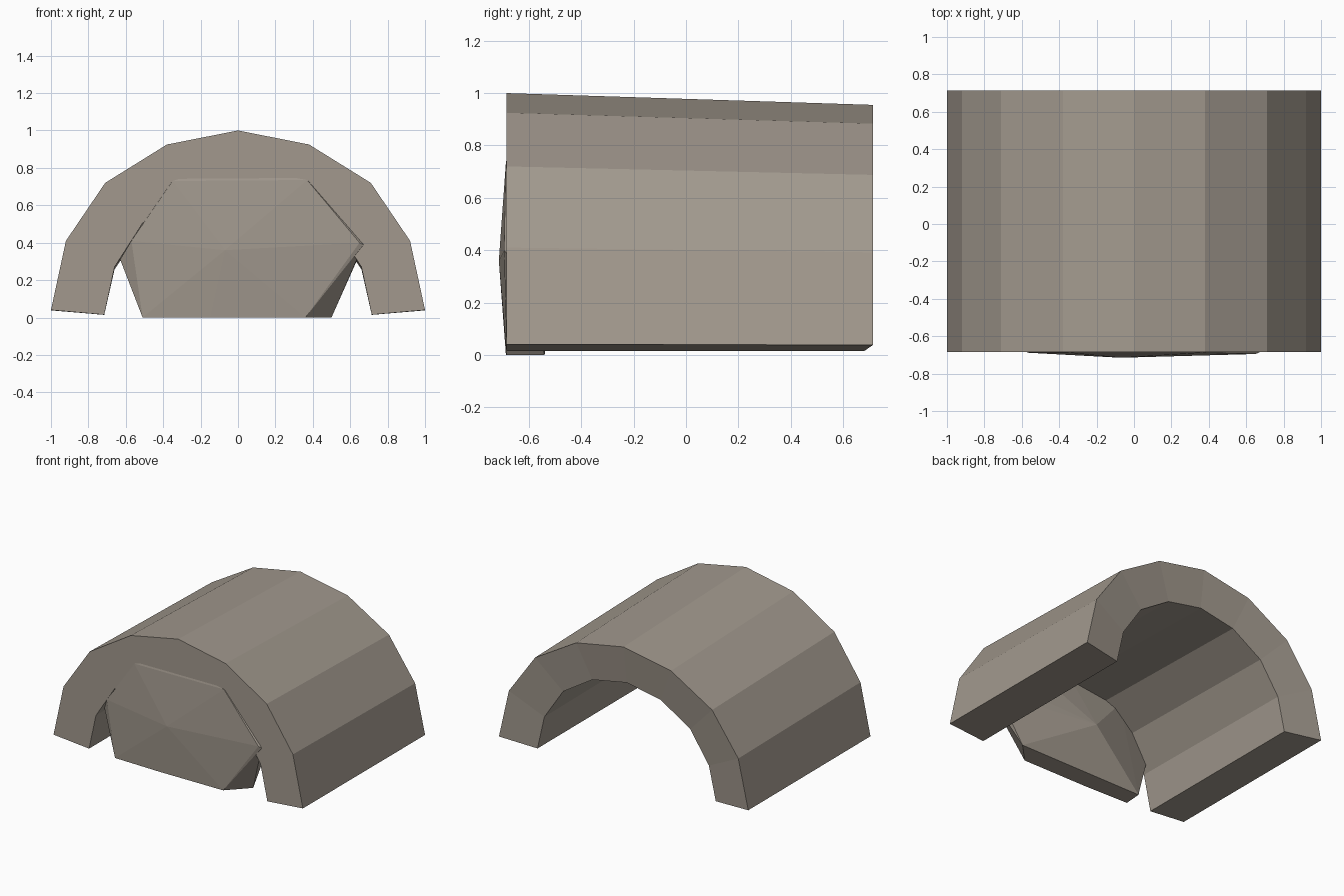
import bpy, bmesh

if "Cube" in bpy.data.objects:
    bpy.data.objects.remove(bpy.data.objects["Cube"])

stone = bpy.data.materials.new("warm_grey_stone")
stone.diffuse_color = (0.36, 0.318, 0.27, 1)
stone.use_nodes = True
stone.node_tree.nodes["Principled BSDF"].inputs["Base Color"].default_value = stone.diffuse_color


def finish(bm, name):
    bmesh.ops.recalc_face_normals(bm, faces=bm.faces)
    mesh = bpy.data.meshes.new(name)
    bm.to_mesh(mesh)
    bm.free()
    mesh.materials.append(stone)
    bpy.context.collection.objects.link(bpy.data.objects.new(name, mesh))


def mirrored(half):
    # half runs from the right foot up to the crown
    return half + [(-x, z) for x, z in reversed(half[:-1])]


# Vaulted tunnel: four rings of points, slightly lower at the back
outer = mirrored([(1, .04), (.92, .41), (.71, .72), (.38, .925), (0, 1)])
inner = mirrored([(.715, .015), (.66, .27), (.51, .505), (.275, .66), (0, .715)])
bm = bmesh.new()


def ring(points, y, drop):
    return [bm.verts.new((x, y, z * drop)) for x, z in points]


rings = [ring(outer, -.685, 1), ring(outer, .715, .955),
         ring(inner, .68, .955), ring(inner, -.685, 1)]
for i in range(4):
    a, b = rings[i], rings[(i + 1) % 4]
    for k in range(len(a) - 1):
        bm.faces.new((a[k], a[k + 1], b[k + 1], b[k]))
for k in (0, -1):
    bm.faces.new([r[k] for r in rings])
finish(bm, "tunnel_vault")

# Faceted boulder plugging the front opening
front = [(-.51, -.68, 0), (-.15, -.688, 0), (.36, -.685, 0), (.65, -.695, .4),
         (.37, -.688, .735), (-.35, -.688, .73), (-.57, -.688, .41),
         (-.07, -.715, .36)]
back = [(-.5, -.55, 0), (.5, -.54, 0), (.67, -.687, .39), (.66, -.6, .36),
        (.62, -.62, .48), (.38, -.66, .73), (.02, -.67, .8), (-.12, -.67, .8),
        (-.4, -.62, .68), (-.63, -.63, .31), (-.1, -.5, .36)]
bm = bmesh.new()
for p in front + back:
    bm.verts.new(p)
hull = bmesh.ops.convex_hull(bm, input=bm.verts)
loose = set(hull["geom_interior"]) | set(hull["geom_unused"])
bmesh.ops.delete(bm, geom=[v for v in loose if isinstance(v, bmesh.types.BMVert)],
                 context='VERTS')
finish(bm, "entrance_boulder")
